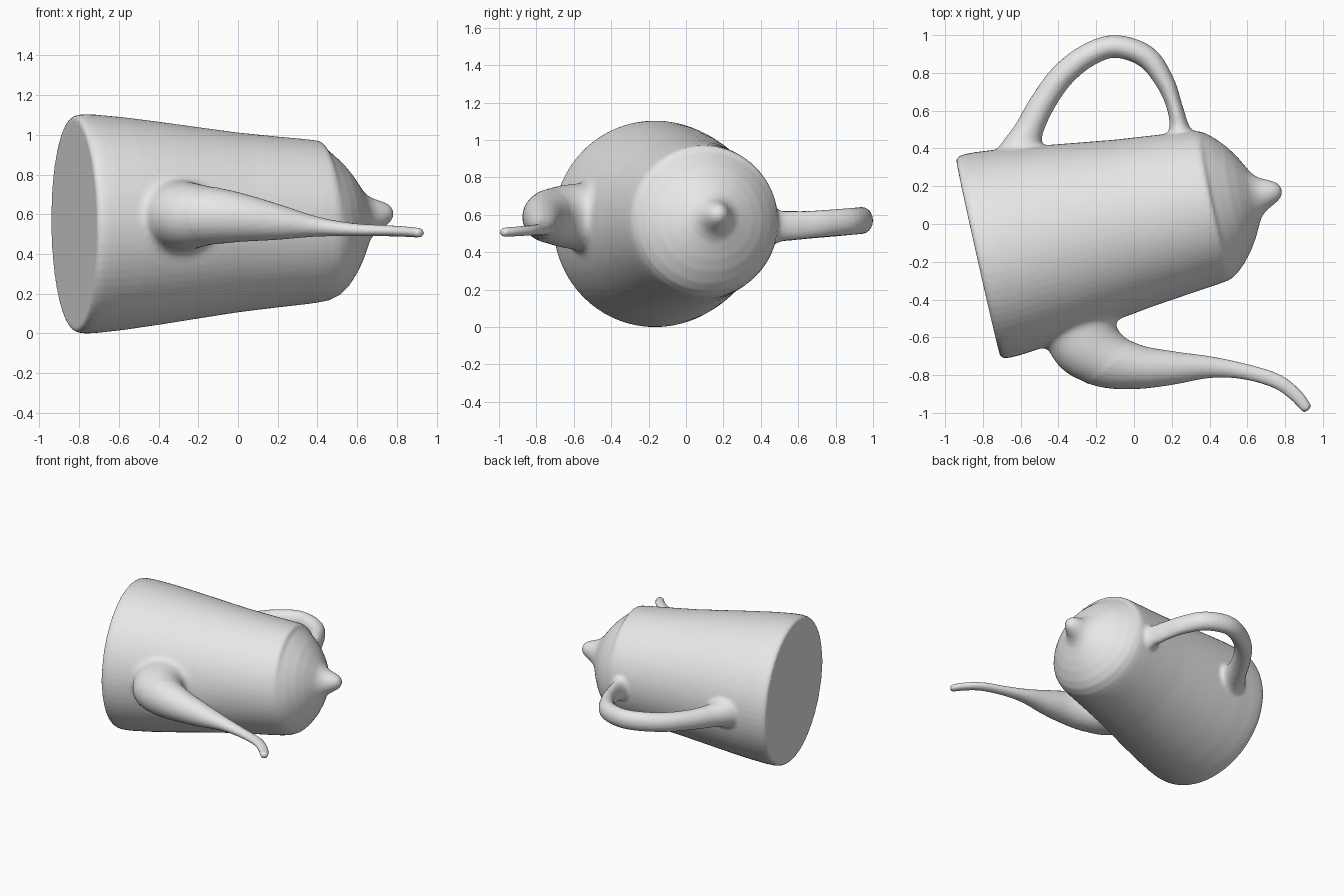
import bpy, bmesh, math
from mathutils import Vector

if "Cube" in bpy.data.objects:
    bpy.data.objects.remove(bpy.data.objects["Cube"])

clay = bpy.data.materials.new("grey_clay")
clay.diffuse_color = (0.8, 0.8, 0.8, 1)
clay.use_nodes = True
clay.node_tree.nodes["Principled BSDF"].inputs["Base Color"].default_value = clay.diffuse_color


def smooth_rows(rows, steps):
    """Catmull-Rom interpolation of (x, y, z, side radius, up radius) rows."""
    rows = [Vector(r) for r in rows]
    out = []
    for i in range(len(rows) - 1):
        a, b, c, d = (rows[max(0, min(len(rows) - 1, i + k))] for k in (-1, 0, 1, 2))
        for s in range(steps):
            t = s / steps
            out.append(0.5 * (2 * b + (c - a) * t + (2 * a - 5 * b + 4 * c - d) * t * t
                              + (3 * b - a - 3 * c + d) * t ** 3))
    return out + [rows[-1]]


def sweep(name, rows, sides):
    """Skin elliptical rings placed along a path and cap both ends."""
    bm = bmesh.new()
    pts = [Vector(r[:3]) for r in rows]
    rings = []
    for i, r in enumerate(rows):
        tan = (pts[min(i + 1, len(pts) - 1)] - pts[max(i - 1, 0)]).normalized()
        side = Vector((-tan.y, tan.x, 0)).normalized()
        up = tan.cross(side)
        rings.append([bm.verts.new(pts[i] + side * r[3] * math.cos(a) + up * r[4] * math.sin(a))
                      for a in (2 * math.pi * k / sides for k in range(sides))])
    for p, q in zip(rings, rings[1:]):
        for k in range(sides):
            n = (k + 1) % sides
            bm.faces.new((p[k], p[n], q[n], q[k]))
    bm.faces.new(rings[0][::-1])
    bm.faces.new(rings[-1])
    bmesh.ops.recalc_face_normals(bm, faces=bm.faces)
    me = bpy.data.meshes.new(name)
    bm.to_mesh(me)
    bm.free()
    me.materials.append(clay)
    ob = bpy.data.objects.new(name, me)
    bpy.context.collection.objects.link(ob)
    return ob


# Pot lying on its side: (distance along the axis, radius) from base to shoulder to knob
base = Vector((-0.825, -0.18, 0.551))
axis = Vector((0.976, 0.219, 0.01))
profile = [(0, 0.53), (0.01, 0.543), (0.03, 0.55), (0.06, 0.552), (0.11, 0.55),
           (0.25, 0.536), (0.43, 0.512), (0.65, 0.48), (0.84, 0.453), (1.05, 0.43),
           (1.2, 0.415), (1.26, 0.407), (1.29, 0.398), (1.32, 0.378), (1.36, 0.342),
           (1.41, 0.285), (1.45, 0.225), (1.48, 0.17), (1.50, 0.132), (1.525, 0.103),
           (1.55, 0.085), (1.585, 0.068), (1.61, 0.055), (1.63, 0.04),
           (1.642, 0.022), (1.646, 0.006)]


def centre(t):
    """Axis point; the lid and knob sit slightly high."""
    return base + axis * t + Vector((0, 0, 0.035 * min(1, max(0, (t - 1.3) / 0.3))))


body = sweep("pot_body", [(*centre(t), r, r) for t, r in profile], 72)

# Loop handle with flared roots
handle = [(-0.60, 0.34, 0.54, 0.16, 0.15), (-0.59, 0.41, 0.54, 0.11, 0.105),
          (-0.555, 0.50, 0.54, 0.078, 0.085), (-0.49, 0.63, 0.545, 0.068, 0.075),
          (-0.385, 0.78, 0.555, 0.065, 0.072), (-0.25, 0.89, 0.565, 0.062, 0.072),
          (-0.10, 0.94, 0.57, 0.06, 0.072), (0.065, 0.885, 0.565, 0.06, 0.072),
          (0.165, 0.75, 0.555, 0.05, 0.072), (0.215, 0.62, 0.545, 0.042, 0.075),
          (0.24, 0.51, 0.54, 0.055, 0.085), (0.245, 0.42, 0.54, 0.10, 0.12)]
loop = sweep("handle", smooth_rows(handle, 5), 24)

# Curved spout tapering to a thin flat lip
spout = [(-0.30, -0.46, 0.59, 0.18, 0.175), (-0.285, -0.56, 0.59, 0.195, 0.18),
         (-0.24, -0.645, 0.592, 0.19, 0.17), (-0.13, -0.72, 0.592, 0.153, 0.147),
         (0.02, -0.757, 0.582, 0.118, 0.122), (0.2, -0.762, 0.56, 0.09, 0.09),
         (0.4, -0.758, 0.537, 0.058, 0.05), (0.58, -0.78, 0.522, 0.042, 0.033),
         (0.75, -0.83, 0.517, 0.04, 0.028), (0.85, -0.9, 0.512, 0.036, 0.026),
         (0.91, -0.97, 0.507, 0.03, 0.024), (0.922, -0.984, 0.506, 0.018, 0.016)]
pipe = sweep("spout", smooth_rows(spout, 5), 28)

# Fuse the parts into one continuous skin
bpy.ops.object.select_all(action='DESELECT')
for ob in (body, loop, pipe):
    ob.select_set(True)
bpy.context.view_layer.objects.active = body
bpy.ops.object.join()
body.name = "teapot"
mod = body.modifiers.new("fuse", 'REMESH')
mod.mode = 'VOXEL'
mod.voxel_size = 0.012
bpy.ops.object.convert(target='MESH')

# Soften the joints where spout and handle meet the pot: (centre, reach, passes)
joints = [((-0.27, -0.57, 0.59), 0.27, 30),
          ((-0.59, 0.41, 0.54), 0.17, 14),
          ((0.245, 0.48, 0.54), 0.12, 12)]
bm = bmesh.new()
bm.from_mesh(body.data)
for c, reach, passes in joints:
    for i in range(passes):
        near = reach * (1 - 0.4 * i / passes) if reach < 0.2 else reach
        verts = [v for v in bm.verts if (v.co - Vector(c)).length < near]
        bmesh.ops.smooth_vert(bm, verts=verts, factor=0.5,
                              use_axis_x=True, use_axis_y=True, use_axis_z=True)
bm.to_mesh(body.data)
bm.free()
if not body.data.materials:
    body.data.materials.append(clay)
bpy.ops.object.shade_smooth_by_angle(angle=math.radians(50))
